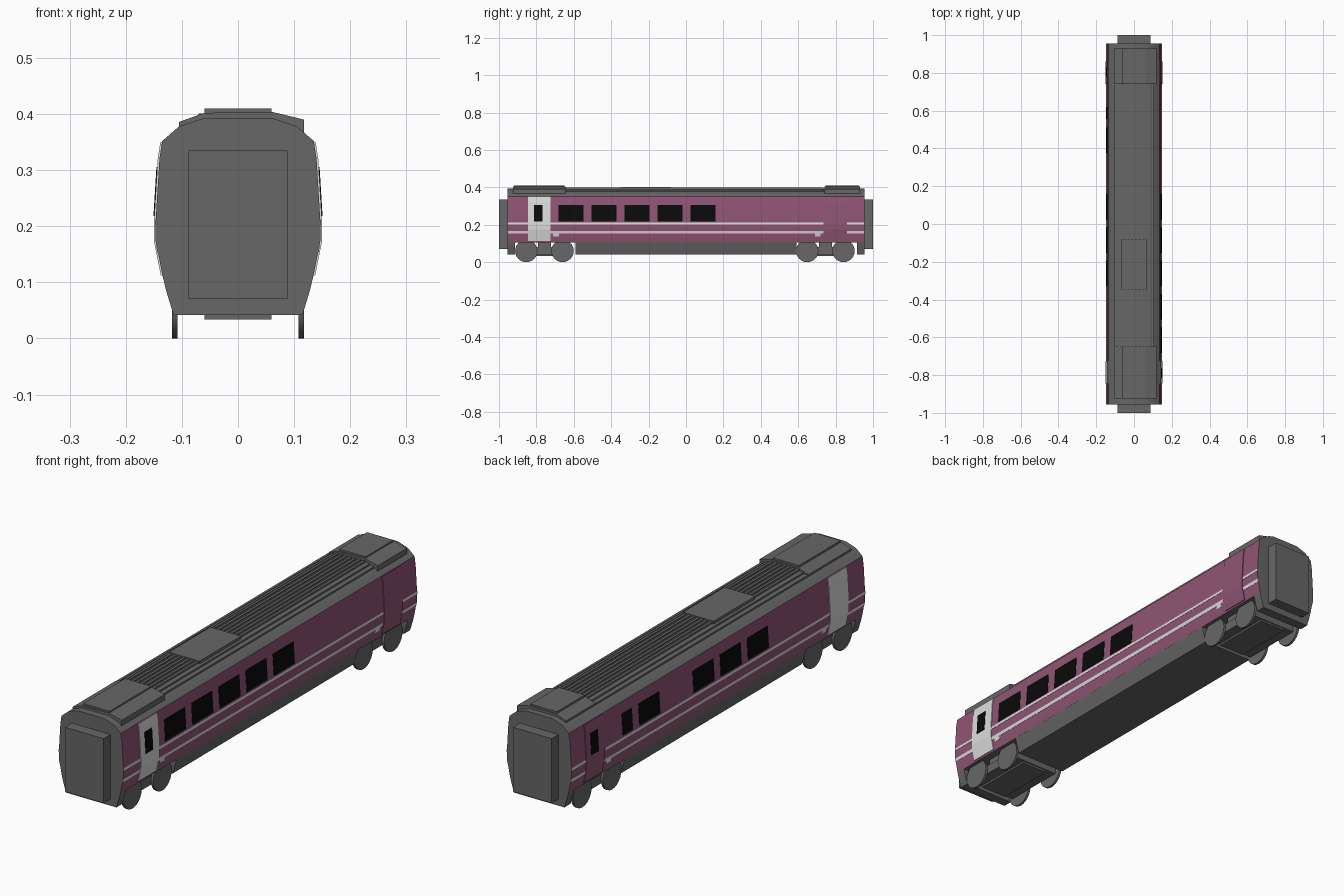
import bpy, bmesh, math

cube = bpy.data.objects.get("Cube")
if cube:
    bpy.data.objects.remove(cube, do_unlink=True)


def material(name, rgb):
    m = bpy.data.materials.new(name)
    m.use_nodes = True
    m.diffuse_color = (*rgb, 1)
    bsdf = next(n for n in m.node_tree.nodes if n.type == 'BSDF_PRINCIPLED')
    bsdf.inputs["Base Color"].default_value = (*rgb, 1)
    bsdf.inputs["Roughness"].default_value = 0.8
    return m


GREY = material("grey", (0.135, 0.135, 0.135))
PLUM = material("plum", (0.28, 0.09, 0.175))
WHITE = material("white", (0.72, 0.72, 0.72))
BLACK = material("black", (0.003, 0.003, 0.003))

# Half cross-section of the coach, bottom to top, as (x, z)
SIDE = [(0.133, 0.105), (0.147, 0.175), (0.147, 0.205), (0.140, 0.32), (0.135, 0.352)]
ROOF = [(0.105, 0.378), (0.06, 0.393)]


def side_x(z):
    for (xa, za), (xb, zb) in zip(SIDE, SIDE[1:]):
        if z <= zb:
            return xa + (xb - xa) * (z - za) / (zb - za)
    return SIDE[-1][0]


def roof_z(x):
    pts = [(0, 0.393)] + ROOF[::-1] + [SIDE[-1]]
    for (xa, za), (xb, zb) in zip(pts, pts[1:]):
        if abs(x) <= xb:
            return za + (zb - za) * (abs(x) - xa) / (xb - xa)


def smooth(ob):
    bpy.ops.object.select_all(action='DESELECT')
    ob.select_set(True)
    bpy.context.view_layer.objects.active = ob
    bpy.ops.object.shade_smooth_by_angle(angle=math.radians(25))


def prism(name, profile, y0, y1, *mats):
    """Extrude an (x, z) outline along y."""
    bm = bmesh.new()
    a = [bm.verts.new((x, y0, z)) for x, z in profile]
    b = [bm.verts.new((x, y1, z)) for x, z in profile]
    n = len(a)
    for i in range(n):
        j = (i + 1) % n
        bm.faces.new((a[i], a[j], b[j], b[i]))
    bm.faces.new(a)
    bm.faces.new(b)
    bmesh.ops.recalc_face_normals(bm, faces=bm.faces)
    mesh = bpy.data.meshes.new(name)
    bm.to_mesh(mesh)
    bm.free()
    for m in mats:
        mesh.materials.append(m)
    ob = bpy.data.objects.new(name, mesh)
    bpy.context.collection.objects.link(ob)
    return ob


def box(name, x0, x1, y0, y1, z0, z1, mat=GREY):
    return prism(name, [(x0, z0), (x1, z0), (x1, z1), (x0, z1)], y0, y1, mat)


def mirrored(half):
    return half + [(-x, z) for x, z in reversed(half)]


def plate(name, s, y0, y1, z0, z1, mat, proud=0.001):
    """Thin plate that follows the curve of one side (s = +1 or -1)."""
    zs = [z0] + [z for _, z in SIDE if z0 < z < z1] + [z1]
    outer = [(s * (side_x(z) + proud), z) for z in zs]
    inner = [(s * (side_x(z) - 0.002), z) for z in reversed(zs)]
    return prism(name, outer + inner, y0, y1, mat)


# Body shell with plum sides
END = 0.955
body = prism("body", mirrored(SIDE + ROOF), -END, END, GREY, PLUM)
for f in body.data.polygons:
    if abs(f.normal.x) > 0.9:
        f.material_index = 1
smooth(body)

# Skirts: long middle belly and a short one under each end
skirt = mirrored([(0.115, 0.042), (0.128, 0.085), (0.133, 0.106)])
smooth(prism("middle_skirt", skirt, -0.59, 0.59, GREY))
for e, end in ((-1, "front"), (1, "back")):
    prism(end + "_skirt", skirt, e * 0.915, e * END, GREY)
    box(end + "_gangway", -0.088, 0.088, e * END, e, 0.07, 0.335)

# Roof ribs, centre panel and equipment pods
for i in range(11):
    x = (i - 5) * 0.02
    z = roof_z(x)
    box("roof_rib", x - 0.005, x + 0.005, -0.645, 0.735, z - 0.006, z + 0.005)
box("roof_panel", -0.07, 0.07, -0.35, -0.08, 0.385, 0.401)
POD = [(-0.105, 0.365), (0.118, 0.365), (0.118, 0.390), (0.06, 0.404), (-0.06, 0.402), (-0.105, 0.386)]
for end, y0, y1 in (("front", -0.925, -0.645), ("back", 0.74, 0.93)):
    prism(end + "_roof_pod", POD, y0, y1, GREY)
    box(end + "_roof_pod_lid", -0.06, 0.06, y0 + 0.005, y1 - 0.005, 0.39, 0.41)

# Side details
PITCH, WINDOW = 0.1765, 0.135
for s, side in ((1, "left"), (-1, "right")):
    for z0, z1 in ((0.201, 0.212), (0.152, 0.166)):
        for y0, y1 in ((-END, -0.845), (-0.725, 0.735), (0.86, END)):
            plate(side + "_stripe", s, y0, y1, z0, z1, WHITE)
    for y in (-0.695, 0.705):
        plate(side + "_label", s, y - 0.015, y + 0.015, 0.138, 0.152, WHITE)
    plate(side + "_front_door", s, -0.845, -0.725, 0.112, 0.350, WHITE, 0.003)
    plate(side + "_back_door", s, 0.74, 0.86, 0.112, 0.350, PLUM, 0.003)
    slots = (0, 1, 2, 3, 4) if s > 0 else (2, 3, 4, 6)
    for k in slots:
        y = -0.682 + k * PITCH
        plate(side + "_window", s, y, y + WINDOW, 0.218, 0.306, BLACK, 0.0015)
    door_y = -0.79 if s > 0 else 0.805
    plate(side + "_door_window", s, door_y - 0.024, door_y + 0.024, 0.218, 0.306, BLACK, 0.0045)
plate("right_small_window", -1, 0.555, 0.62, 0.218, 0.306, BLACK, 0.0015)

# Bogies: frame, pivot, axle boxes and four thin wheels
for cy, end in ((-0.757, "front"), (0.745, "back")):
    box(end + "_bogie_frame", -0.105, 0.105, cy - 0.135, cy + 0.135, 0.042, 0.08)
    box(end + "_bogie_base", -0.06, 0.06, cy - 0.13, cy + 0.13, 0.034, 0.042)
    box(end + "_bogie_pivot", -0.10, 0.10, cy - 0.035, cy + 0.035, 0.08, 0.106)
    for s in (1, -1):
        for dy in (-0.097, 0.097):
            bpy.ops.mesh.primitive_cylinder_add(
                vertices=24, radius=0.06, depth=0.01,
                location=(s * 0.113, cy + dy, 0.06), rotation=(0, math.pi / 2, 0))
            wheel = bpy.context.object
            wheel.name = end + "_wheel"
            wheel.data.materials.append(GREY)
            smooth(wheel)
